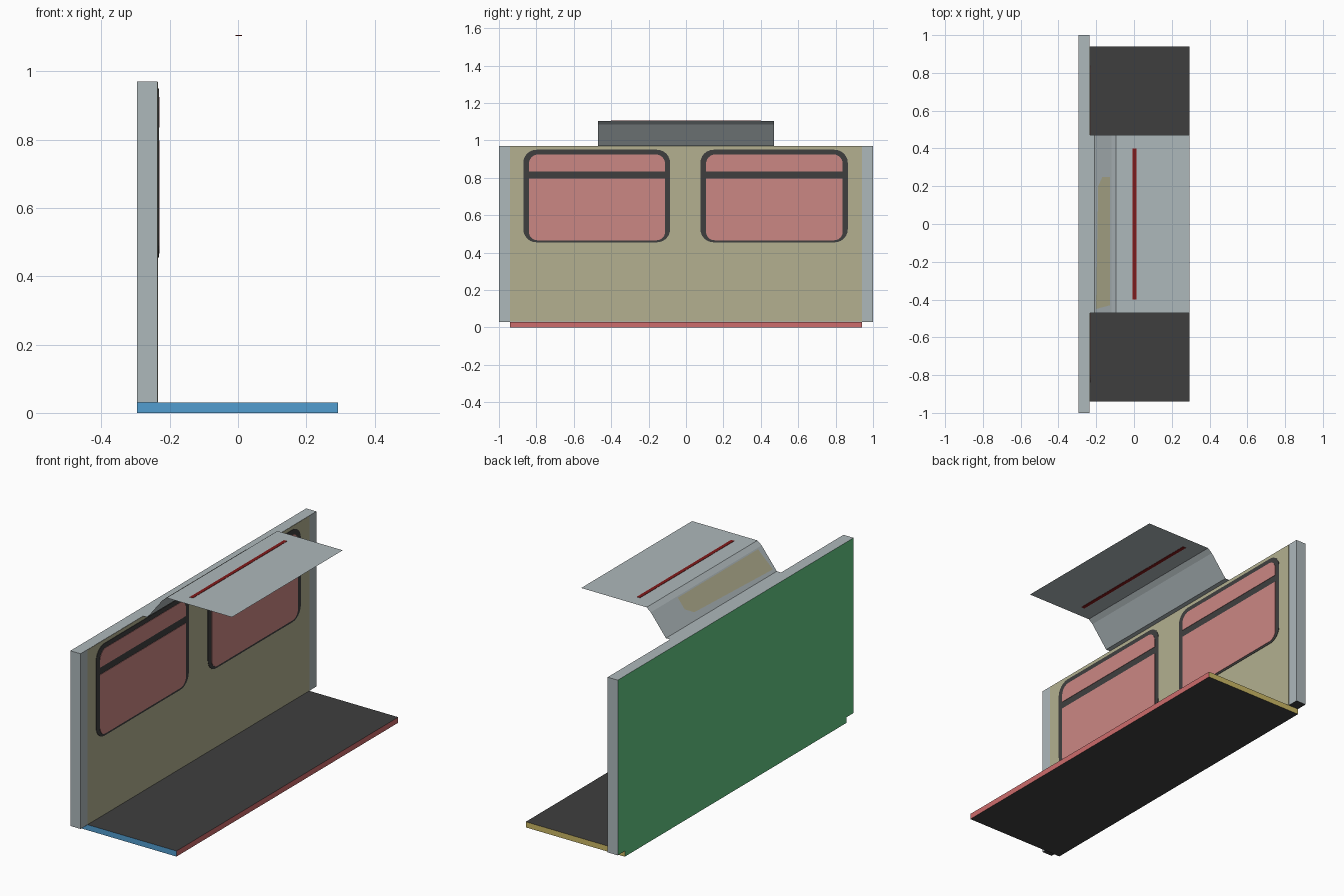
import bpy
import bmesh
import math

cube = bpy.data.objects.get("Cube")
if cube:
    bpy.data.objects.remove(cube, do_unlink=True)


def material(name, r, g, b):
    def lin(c):
        c /= 255
        return c / 12.92 if c <= 0.04045 else ((c + 0.055) / 1.055) ** 2.4
    col = (lin(r), lin(g), lin(b), 1)
    m = bpy.data.materials.new(name)
    m.use_nodes = True
    m.diffuse_color = col
    m.node_tree.nodes["Principled BSDF"].inputs["Base Color"].default_value = col
    return m


GREY = material("light_grey", 174, 184, 187)
DARK = material("charcoal", 63, 63, 63)
TAN = material("khaki", 179, 176, 144)
PINK = material("window_pink", 203, 135, 132)
RED = material("edge_red", 205, 108, 108)
BLUE = material("edge_blue", 82, 158, 208)
YELLOW = material("edge_yellow", 203, 184, 101)
GREEN = material("back_green", 98, 200, 132)
STRIPE = material("dark_red", 130, 27, 27)


def finish(bm, name, mats):
    me = bpy.data.meshes.new(name)
    bm.to_mesh(me)
    bm.free()
    for m in mats:
        me.materials.append(m)
    ob = bpy.data.objects.new(name, me)
    bpy.context.collection.objects.link(ob)
    return ob


def box(name, x, y, z, mats, rule=None):
    """Box from ranges; rule maps a face normal to a material slot."""
    bm = bmesh.new()
    bmesh.ops.create_cube(bm, size=1)
    for v in bm.verts:
        v.co = [r[0] if c < 0 else r[1] for c, r in zip(v.co, (x, y, z))]
    bm.normal_update()
    for f in bm.faces:
        f.material_index = rule(f.normal) if rule else 0
    return finish(bm, name, mats)


def rounded_plate(name, y, z, r_low, r_high, x, depth, mat):
    """Upright plate on the wall with rounded lower and upper corners."""
    bm = bmesh.new()
    corners = [(y[0], z[0], 1, 1, r_low, 180), (y[1], z[0], -1, 1, r_low, 270),
               (y[1], z[1], -1, -1, r_high, 0), (y[0], z[1], 1, -1, r_high, 90)]
    verts = []
    for cy, cz, sy, sz, r, start in corners:
        steps = 6 if r else 0
        for i in range(steps + 1):
            a = math.radians(start + (90 * i / steps if steps else 0))
            verts.append(bm.verts.new((x, cy + sy * r + r * math.cos(a),
                                       cz + sz * r + r * math.sin(a))) if r
                         else bm.verts.new((x, cy, cz)))
    face = bm.faces.new(verts)
    ext = bmesh.ops.extrude_face_region(bm, geom=[face])
    for v in ext["geom"]:
        if isinstance(v, bmesh.types.BMVert):
            v.co.x += depth
    bmesh.ops.recalc_face_normals(bm, faces=bm.faces)
    return finish(bm, name, [mat])


# Floor: charcoal top and bottom, a different colour on each edge
def floor_rule(n):
    if abs(n.z) > 0.5:
        return 0
    if abs(n.x) > 0.5:
        return 1 if n.x > 0 else 2
    return 3 if n.y < 0 else 4


box("floor", (-0.295, 0.293), (-0.94, 0.94), (0, 0.03),
    [DARK, RED, GREEN, BLUE, YELLOW], floor_rule)

# Wall: grey shell, green back, charcoal underside
box("wall", (-0.295, -0.235), (-1, 1), (0.03, 0.97), [GREY, GREEN, DARK],
    lambda n: 1 if n.x < -0.5 else 2 if n.z < -0.5 else 0)
WALL_X = -0.235
box("wall_lining", (WALL_X - 0.002, WALL_X + 0.001), (-0.94, 0.94),
    (0.031, 0.969), [TAN])

# Two windows, each with a frame plate and two panes
for side, y0, y1 in (("right", -0.87, -0.085), ("left", 0.077, 0.865)):
    rounded_plate(side + "_window_frame", (y0, y1), (0.455, 0.95), 0.07, 0.07,
                  WALL_X, 0.003, DARK)
    inner = (y0 + 0.03, y1 - 0.027)
    rounded_plate(side + "_lower_pane", inner, (0.466, 0.797), 0.045, 0,
                  WALL_X, 0.005, PINK)
    rounded_plate(side + "_upper_pane", inner, (0.835, 0.925), 0, 0.05,
                  WALL_X, 0.005, PINK)

# Canopy: one folded sheet rising from the wall top
bm = bmesh.new()
profile = [(-0.235, 0.97), (-0.21, 0.97), (-0.12, 1.085), (-0.095, 1.105), (0.293, 1.105)]
rows = [[bm.verts.new((x, y, z)) for y in (-0.47, 0.47)] for x, z in profile]
for a, b in zip(rows, rows[1:]):
    bm.faces.new((a[0], b[0], b[1], a[1]))
finish(bm, "canopy", [GREY])

# Stripe along the canopy, seen on both sides
box("canopy_stripe", (-0.007, 0.012), (-0.4, 0.4), (1.1035, 1.1065), [STRIPE])

# Khaki patch on the outer slope
bm = bmesh.new()
(xa, za), (xb, zb) = profile[1:3]
patch = []
for t, y in ((0.12, -0.45), (0.25, 0.2), (0.5, 0.25), (0.95, 0.25), (0.95, -0.43)):
    patch.append(bm.verts.new((xa + (xb - xa) * t - 0.002, y, za + (zb - za) * t + 0.002)))
bm.faces.new(patch)
bmesh.ops.reverse_faces(bm, faces=[f for f in bm.faces if f.normal.z < 0])
finish(bm, "slope_patch", [TAN])
